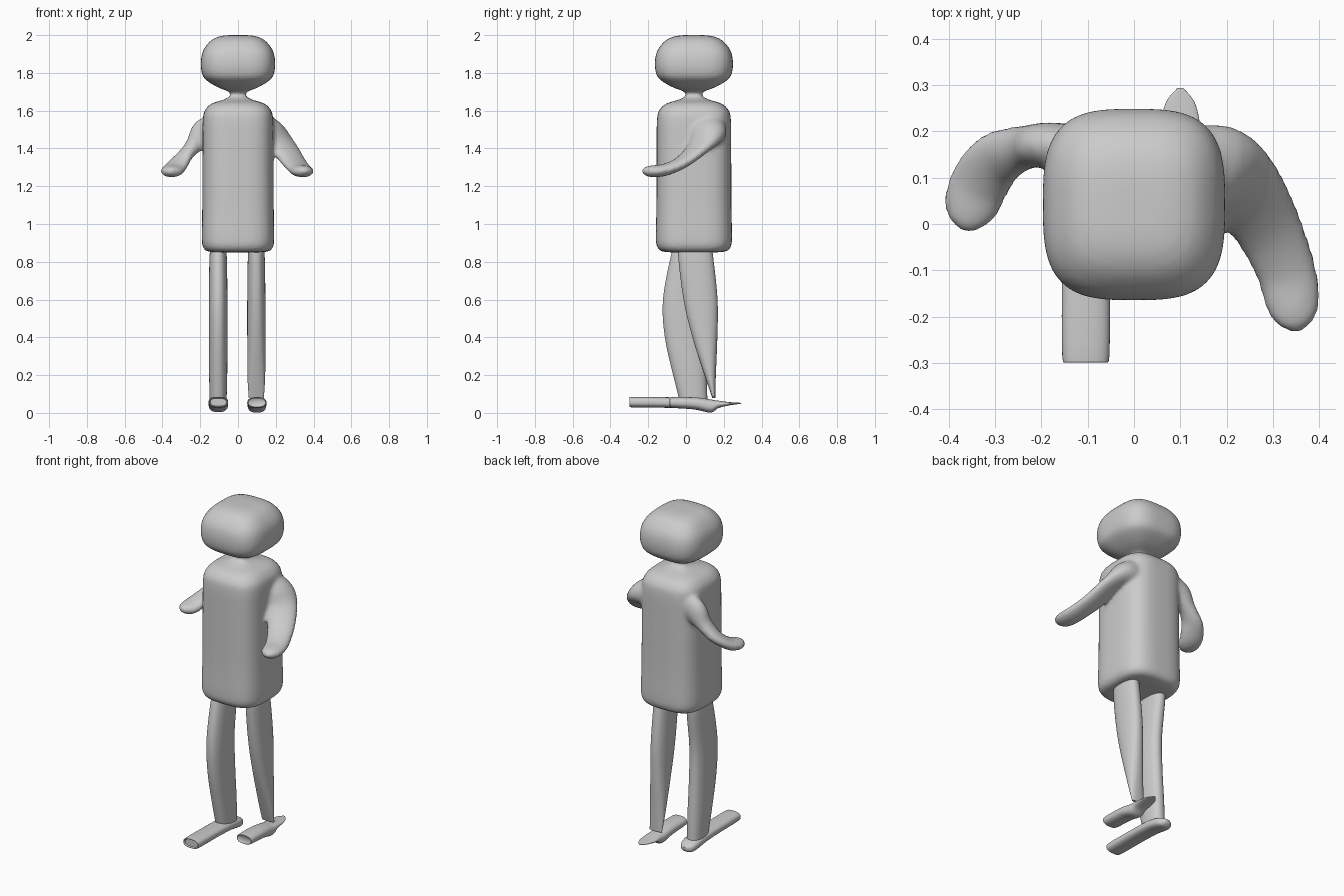
import bpy, math
from mathutils import Vector

if "Cube" in bpy.data.objects:
    bpy.data.objects.remove(bpy.data.objects["Cube"])

clay = bpy.data.materials.new("plain_grey")
clay.use_nodes = True
clay.diffuse_color = (0.6, 0.6, 0.6, 1)
clay.node_tree.nodes["Principled BSDF"].inputs["Base Color"].default_value = clay.diffuse_color
UP = Vector((0, 0, 1))


def refine(rows, steps):
    """Catmull-Rom interpolation between the sections."""
    out = []
    for i in range(len(rows) - 1):
        p = [rows[max(0, min(len(rows) - 1, i + k))] for k in (-1, 0, 1, 2)]
        for s in range(steps):
            t = s / steps
            out.append([b + (c - a) * t / 2 + (a - 2.5 * b + 2 * c - d / 2) * t * t
                        + (-a / 2 + 1.5 * b - 1.5 * c + d / 2) * t ** 3
                        for a, b, c, d in zip(*p)])
    return out + [list(rows[-1])]


def loft(rows, axes=None, power=2.0, steps=4, sides=40):
    """Skin superellipse sections given as x, y, z, half width, half depth."""
    rows = refine(rows, steps)
    verts, faces = [], []
    for i, (x, y, z, a, b) in enumerate(rows):
        if axes:
            u, v = map(Vector, axes)
        else:  # flat limb: width stays level, depth is square to the path
            t = Vector(rows[min(i + 1, len(rows) - 1)][:3]) - Vector(rows[max(i - 1, 0)][:3])
            u = t.cross(UP).normalized()
            v = u.cross(t).normalized()
        for k in range(sides):
            ang = 2 * math.pi * k / sides
            c, s = math.cos(ang), math.sin(ang)
            c = math.copysign(abs(c) ** (2 / power), c)
            s = math.copysign(abs(s) ** (2 / power), s)
            verts.append(Vector((x, y, z)) + u * max(a, 0.002) * c + v * max(b, 0.002) * s)
    for i in range(len(rows) - 1):
        for k in range(sides):
            n = (k + 1) % sides
            p, q = i * sides, (i + 1) * sides
            faces.append((p + k, p + n, q + n, q + k))
    faces += [tuple(reversed(range(sides))), tuple(range(len(verts) - sides, len(verts)))]
    return verts, faces


def build(name, *pieces):
    verts, faces = [], []
    for v, f in pieces:
        faces += [[i + len(verts) for i in face] for face in f]
        verts += v
    mesh = bpy.data.meshes.new(name)
    mesh.from_pydata(verts, [], faces)
    mesh.materials.append(clay)
    obj = bpy.data.objects.new(name, mesh)
    bpy.context.collection.objects.link(obj)
    bpy.ops.object.select_all(action='DESELECT')
    obj.select_set(True)
    bpy.context.view_layer.objects.active = obj
    bpy.ops.object.mode_set(mode='EDIT')
    bpy.ops.mesh.select_all(action='SELECT')
    bpy.ops.mesh.normals_make_consistent(inside=False)
    bpy.ops.object.mode_set(mode='OBJECT')
    bpy.ops.object.shade_smooth_by_angle(angle=math.radians(50))
    return obj


UPRIGHT = ((1, 0, 0), (0, 1, 0))
FORWARD = ((1, 0, 0), (0, 0, 1))

# Torso, neck and head share one outline of height and half width
outline = [(.85, .12), (.856, .165), (.88, .186), (.93, .192), (1.1, .189), (1.4, .188),
           (1.56, .186), (1.61, .17), (1.64, .135), (1.66, .07), (1.685, .035),
           (1.7, .045), (1.725, .11), (1.765, .172), (1.8, .192), (1.86, .197),
           (1.92, .184), (1.97, .145), (1.993, .1), (2.0, .05)]
trunk = loft([(0, .042, z, r, r * 1.05) for z, r in outline], UPRIGHT, 3.2, 3, 64)

# Flattened arms, with a broad shoulder and a round tip
left_arm = loft([(.11, .13, 1.51, .08, .08), (.18, .115, 1.48, .1, .07),
                 (.235, .075, 1.415, .09, .042), (.29, -.01, 1.335, .075, .033),
                 (.328, -.1, 1.29, .066, .032), (.342, -.17, 1.279, .06, .032),
                 (.347, -.21, 1.28, .044, .026), (.349, -.234, 1.28, .012, .01)])
right_arm = loft([(-.1, .16, 1.51, .05, .08), (-.18, .17, 1.48, .05, .075),
                  (-.235, .165, 1.415, .048, .045), (-.295, .14, 1.345, .062, .034),
                  (-.335, .085, 1.295, .066, .033), (-.351, .035, 1.279, .06, .032),
                  (-.356, .005, 1.279, .044, .026), (-.358, -.019, 1.28, .012, .01)])

# Fuse the upper body into one soft skin
body = build("upper_body", trunk, left_arm, right_arm)
fuse = body.modifiers.new("fuse", 'REMESH')
fuse.mode = 'VOXEL'
fuse.voxel_size = 0.011
fuse.use_smooth_shade = True
soften = body.modifiers.new("soften", 'SMOOTH')
soften.factor = 0.5
soften.iterations = 8

# Legs
build("right_leg", loft([(-.105, .03, .9, .03, .08), (-.105, .022, .84, .045, .1),
                         (-.105, -.015, .6, .049, .107), (-.105, -.008, .4, .049, .104),
                         (-.105, .02, .2, .048, .088), (-.105, .042, .05, .044, .072)],
                        UPRIGHT, 2.3))
build("left_leg", loft([(.097, .05, .9, .03, .08), (.097, .05, .84, .044, .092),
                        (.097, .077, .6, .048, .09), (.097, .1, .4, .048, .066),
                        (.097, .128, .2, .047, .03), (.097, .147, .08, .04, .008)],
                       UPRIGHT, 2.3))

# Long flat feet, blunt at the toe; the left heel ends in a thin tip
build("right_foot", loft([(-.104, -.291, .057, .042, .02), (-.104, -.284, .057, .051, .028),
                          (-.104, -.1, .055, .052, .028), (-.104, .02, .05, .052, .029),
                          (-.104, .1, .038, .05, .03), (-.104, .14, .03, .04, .025),
                          (-.104, .162, .03, .015, .01)], FORWARD, 2.6))
build("left_foot", loft([(.1, -.082, .055, .042, .02), (.1, -.075, .055, .05, .028),
                         (.1, .05, .05, .051, .032), (.1, .13, .036, .048, .035),
                         (.1, .17, .045, .045, .02), (.1, .22, .048, .042, .01),
                         (.1, .265, .05, .03, .005), (.1, .294, .051, .006, .002)], FORWARD, 2.4))
